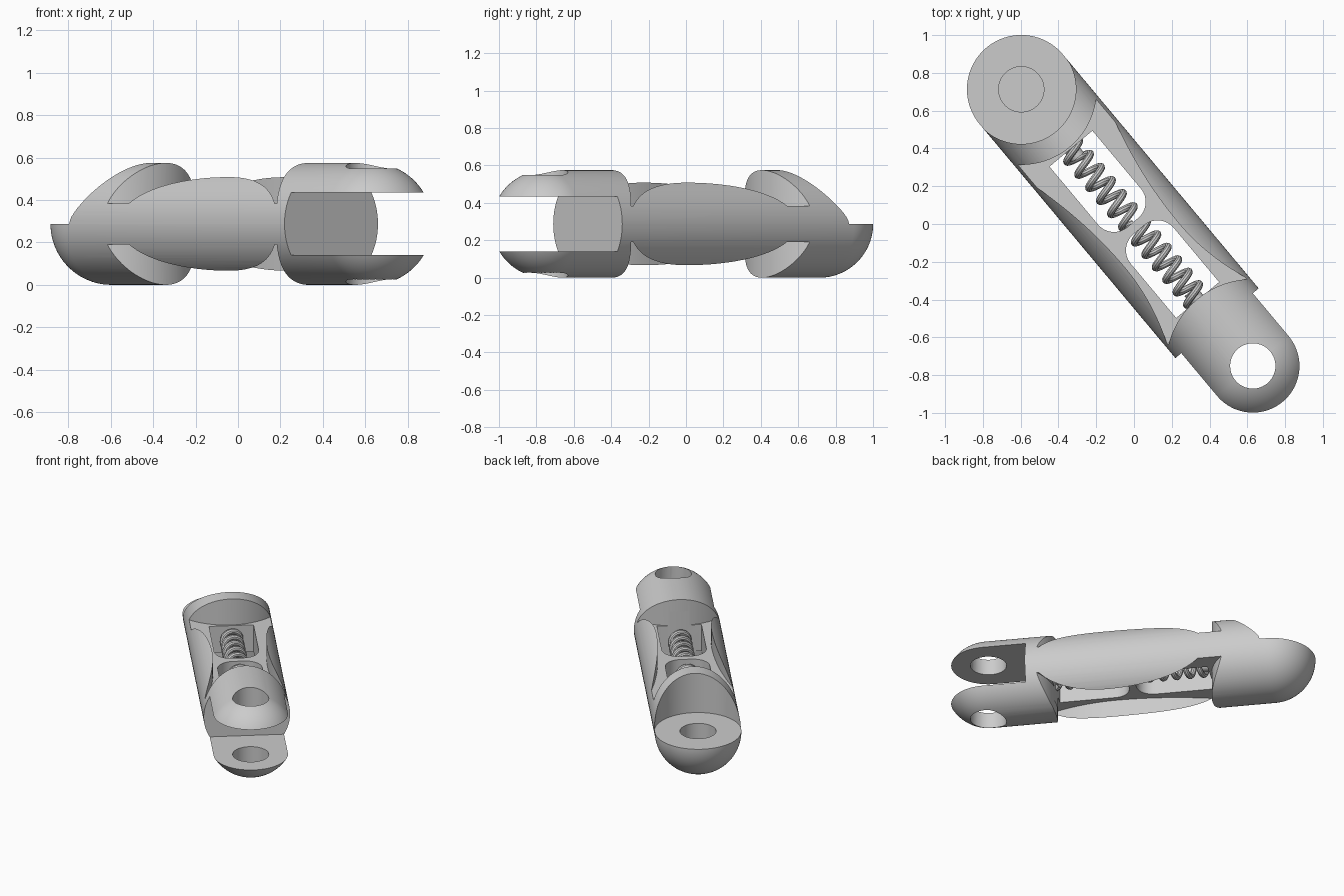
import bpy, bmesh
from math import sin, cos, pi, sqrt, atan2
from mathutils import Matrix

if "Cube" in bpy.data.objects:
    bpy.data.objects.remove(bpy.data.objects["Cube"])

R = 0.2875              # body radius, also the height of its axis
SOCKET, FORK = -0.93, 0.98   # pivot positions along the body axis
HOLE = 0.12
HEADING = -atan2(0.767, 0.642)

grey = bpy.data.materials.new("light grey")
grey.use_nodes = True
grey.diffuse_color = (0.6, 0.6, 0.6, 1)
grey.node_tree.nodes["Principled BSDF"].inputs["Base Color"].default_value = (0.6, 0.6, 0.6, 1)


def to_object(bm, name):
    bmesh.ops.recalc_face_normals(bm, faces=bm.faces)
    mesh = bpy.data.meshes.new(name)
    bm.to_mesh(mesh)
    bm.free()
    obj = bpy.data.objects.new(name, mesh)
    bpy.context.collection.objects.link(obj)
    return obj


def prism(name, outline, z0, z1):
    bm = bmesh.new()
    face = bm.faces.new([bm.verts.new((x, y, z0)) for x, y in outline])
    new = bmesh.ops.extrude_face_region(bm, geom=[face])["geom"]
    verts = [g for g in new if isinstance(g, bmesh.types.BMVert)]
    bmesh.ops.translate(bm, verts=verts, vec=(0, 0, z1 - z0))
    return to_object(bm, name)


def disc(x, radius, n=96):
    return [(x + radius * cos(2 * pi * i / n), radius * sin(2 * pi * i / n)) for i in range(n)]


def select_only(obj):
    bpy.ops.object.select_all(action='DESELECT')
    obj.select_set(True)
    bpy.context.view_layer.objects.active = obj


def cut(obj, cutter):
    mod = obj.modifiers.new("cut", 'BOOLEAN')
    mod.operation = 'DIFFERENCE'
    mod.solver = 'EXACT'
    mod.object = cutter
    select_only(obj)
    bpy.ops.object.modifier_apply(modifier=mod.name)
    bpy.data.objects.remove(cutter)


def finish(obj):
    obj.data.materials.clear()
    obj.data.materials.append(grey)
    obj.location.z = R
    obj.rotation_euler.z = HEADING
    select_only(obj)
    bpy.ops.object.shade_smooth_by_angle(angle=0.5)


# Body: capsule spun around its long axis
N = 24
arc = [i / N * pi / 2 for i in range(N + 1)]
profile = [(SOCKET - R * cos(a), R * sin(a)) for a in arc]
profile += [(FORK + R * sin(a), R * cos(a)) for a in arc]
bm = bmesh.new()
pts = [bm.verts.new((x, 0, r)) for x, r in profile]
edges = [bm.edges.new(pair) for pair in zip(pts, pts[1:])]
bmesh.ops.spin(bm, geom=pts + edges, cent=(0, 0, 0), axis=(1, 0, 0), angle=2 * pi, steps=96)
bmesh.ops.remove_doubles(bm, verts=bm.verts, dist=0.0005)
body = to_object(bm, "link_body")

# Socket end: upper half removed, blind pin hole
cut(body, prism("socket_cutter", disc(SOCKET, R + 0.002), 0, 0.5))
cut(body, prism("socket_hole", disc(SOCKET, HOLE, 48), -0.15, 0.1))

# Fork end: slot between two tines, pin hole through both
gap = [(0.685, -0.5), (1.5, -0.5), (1.5, 0.5), (0.685, 0.5)]
cut(body, prism("fork_gap", gap, -0.147, 0.147))
cut(body, prism("fork_hole", disc(FORK, HOLE, 48), -0.5, 0.5))


# Waist pockets above and below, leaving curved cheeks
def cheek(x):
    return min(0.3, 0.184 + (0.22 if x < 0.15 else 0.44) * (x - 0.15) ** 2)


x0, x1, steps = -0.665, 0.615, 40
side = [x0 + (x1 - x0) * i / steps for i in range(steps + 1)]
w0, w1 = cheek(x0), cheek(x1)
sweep = [1 - 2 * i / steps for i in range(1, steps)]
pocket = [(x, -cheek(x)) for x in side]
pocket += [(FORK - sqrt(0.46 ** 2 - (w1 * t) ** 2), -w1 * t) for t in sweep]
pocket += [(x, cheek(x)) for x in reversed(side)]
pocket += [(SOCKET + sqrt(0.4 ** 2 - (w0 * t) ** 2), w0 * t) for t in sweep]
cut(body, prism("upper_pocket", pocket, 0.097, 0.5))
cut(body, prism("lower_pocket", pocket, -0.5, -0.097))


# Spring windows: square at the outer end, rounded at the inner end
def window(outer, inner, half=0.148, r=0.11):
    d = 1 if inner > outer else -1
    corner = [(inner - d * r * (1 - cos(a)), half - r + r * sin(a)) for a in arc[::3]]
    return ([(outer, -half)] + [(x, -y) for x, y in reversed(corner)]
            + corner + [(outer, half)])


ends = {"rear": (-0.52, -0.01), "front": (0.525, 0.04)}
for outer, inner in ends.values():
    cut(body, prism("window_cutter", window(outer, inner), -0.2, 0.2))
finish(body)

# Springs with a short stub holding the outer end of each
for name, (outer, inner) in ends.items():
    turns, per = 5.75, 20
    count = int(turns * per)
    curve = bpy.data.curves.new(name + "_spring", 'CURVE')
    curve.dimensions = '3D'
    curve.bevel_depth = 0.019
    curve.bevel_resolution = 3
    curve.use_fill_caps = True
    line = curve.splines.new('POLY')
    line.points.add(count)
    lo, hi = min(outer, inner) - 0.005, max(outer, inner) + 0.005
    for i, p in enumerate(line.points):
        a = 2 * pi * i / per
        p.co = (lo + (hi - lo) * i / count, 0.062 * cos(a), 0.062 * sin(a), 1)
    spring = bpy.data.objects.new(name + "_spring", curve)
    bpy.context.collection.objects.link(spring)
    select_only(spring)
    bpy.ops.object.convert(target='MESH')
    finish(bpy.context.object)

    bm = bmesh.new()
    spot = Matrix.Translation((outer, 0, 0)) @ Matrix.Rotation(pi / 2, 4, 'Y')
    bmesh.ops.create_cone(bm, cap_ends=True, segments=32, radius1=0.04, radius2=0.04,
                          depth=0.12, matrix=spot)
    finish(to_object(bm, name + "_spring_stub"))
